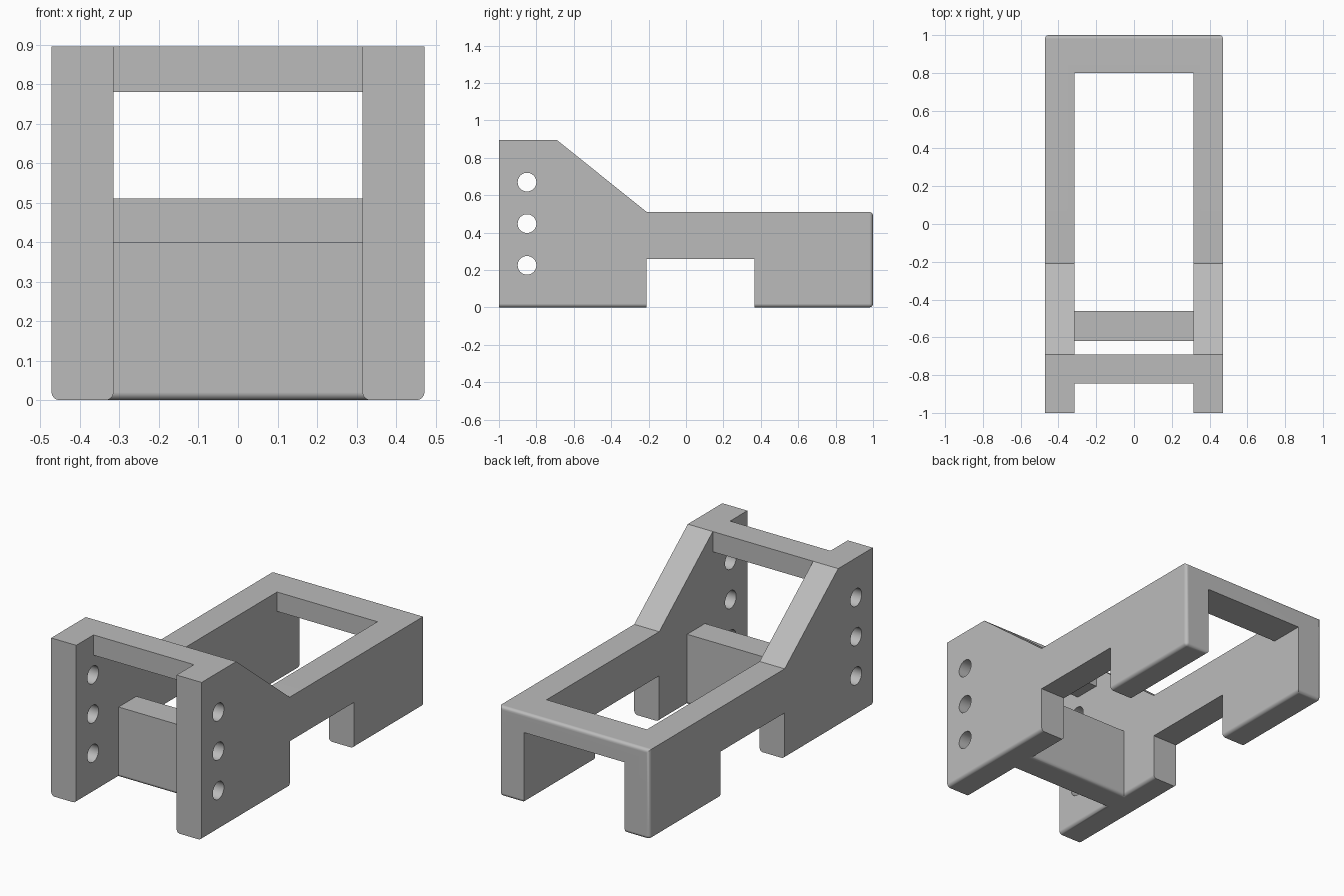
import bpy, bmesh, math
from mathutils import Matrix

cube = bpy.data.objects.get("Cube")
if cube:
    bpy.data.objects.remove(cube)

grey = bpy.data.materials.new("plain grey")
grey.use_nodes = True
colour = (0.5, 0.5, 0.5, 1)
grey.diffuse_color = colour
grey.node_tree.nodes["Principled BSDF"].inputs["Base Color"].default_value = colour


def make_object(name, bm):
    bmesh.ops.recalc_face_normals(bm, faces=bm.faces)
    mesh = bpy.data.meshes.new(name)
    bm.to_mesh(mesh)
    bm.free()
    mesh.materials.append(grey)
    obj = bpy.data.objects.new(name, mesh)
    bpy.context.collection.objects.link(obj)
    return obj


def side_profile(name, points, half):
    """Extrude a (y, z) outline across x from -half to +half."""
    bm = bmesh.new()
    face = bm.faces.new([bm.verts.new((-half, y, z)) for y, z in points])
    ext = bmesh.ops.extrude_face_region(bm, geom=[face])["geom"]
    bmesh.ops.translate(bm, vec=(2 * half, 0, 0),
                        verts=[v for v in ext if isinstance(v, bmesh.types.BMVert)])
    return make_object(name, bm)


def subtract(obj, cutter):
    mod = obj.modifiers.new("cut", "BOOLEAN")
    mod.operation, mod.solver, mod.object = "DIFFERENCE", "EXACT", cutter
    bpy.ops.object.select_all(action="DESELECT")
    bpy.context.view_layer.objects.active = obj
    obj.select_set(True)
    bpy.ops.object.modifier_apply(modifier=mod.name)
    bpy.data.objects.remove(cutter)


OUTER, INNER, TOP, DECK, NOTCH = 0.472, 0.315, 0.895, 0.51, 0.26

# Bracket outline: tall front, sloped shoulder, low deck, notch underneath
frame = side_profile("bracket_frame", [
    (-1, 0), (-0.21, 0), (-0.21, NOTCH), (0.365, NOTCH), (0.365, 0),
    (1, 0), (1, DECK), (-0.21, DECK), (-0.69, TOP), (-1, TOP)], OUTER)

# Hollow between the side walls, leaving lower block, top bar and rear bar
subtract(frame, side_profile("hollow_cutter", [
    (-1.1, -0.1), (-0.62, -0.1), (-0.62, 0.4), (-0.46, 0.4), (-0.46, -0.1),
    (1.1, -0.1), (1.1, 0.4), (0.8, 0.4), (0.8, 1), (-0.69, 1),
    (-0.69, 0.78), (-0.845, 0.78), (-0.845, 1), (-1.1, 1)], INNER))


# Rounded edges: underside, notch roof and rear end
def near(a, b):
    return abs(a - b) < 0.002


def is_rounded(edge):
    if len(edge.link_faces) != 2 or edge.calc_face_angle(0) < 0.1:
        return False
    a, b = (v.co for v in edge.verts)
    d, m = b - a, (a + b) / 2
    along = max(range(3), key=lambda i: abs(d[i]))
    if along == 1:
        return near(m.z, 0) or (near(m.z, NOTCH) and near(a.z, b.z))
    if along == 0:
        if near(m.z, 0):
            return any(near(m.y, y) for y in (1, -0.62, -0.46))
        return near(m.z, NOTCH) or (near(m.z, DECK) and near(m.y, 1))
    return near(m.y, 1) and near(abs(m.x), OUTER)


bm = bmesh.new()
bm.from_mesh(frame.data)
bmesh.ops.remove_doubles(bm, verts=bm.verts, dist=0.0005)
bmesh.ops.dissolve_limit(bm, angle_limit=0.01, verts=bm.verts, edges=bm.edges)
bmesh.ops.bevel(bm, geom=[e for e in bm.edges if is_rounded(e)], offset=0.02,
                segments=4, profile=0.5, affect="EDGES", clamp_overlap=True)
bm.to_mesh(frame.data)
bm.free()

# Three bolt holes through both walls
for z in (0.225, 0.448, 0.67):
    bm = bmesh.new()
    bmesh.ops.create_cone(bm, cap_ends=True, segments=32, radius1=0.05, radius2=0.05, depth=2,
                          matrix=Matrix.Translation((0, -0.85, z)) @ Matrix.Rotation(math.pi / 2, 4, "Y"))
    subtract(frame, make_object("hole_cutter", bm))

# Smooth rounds, crisp corners
bpy.ops.object.shade_smooth_by_angle(angle=math.radians(30))
weighted = frame.modifiers.new("flat_face_normals", "WEIGHTED_NORMAL")
weighted.keep_sharp = True
